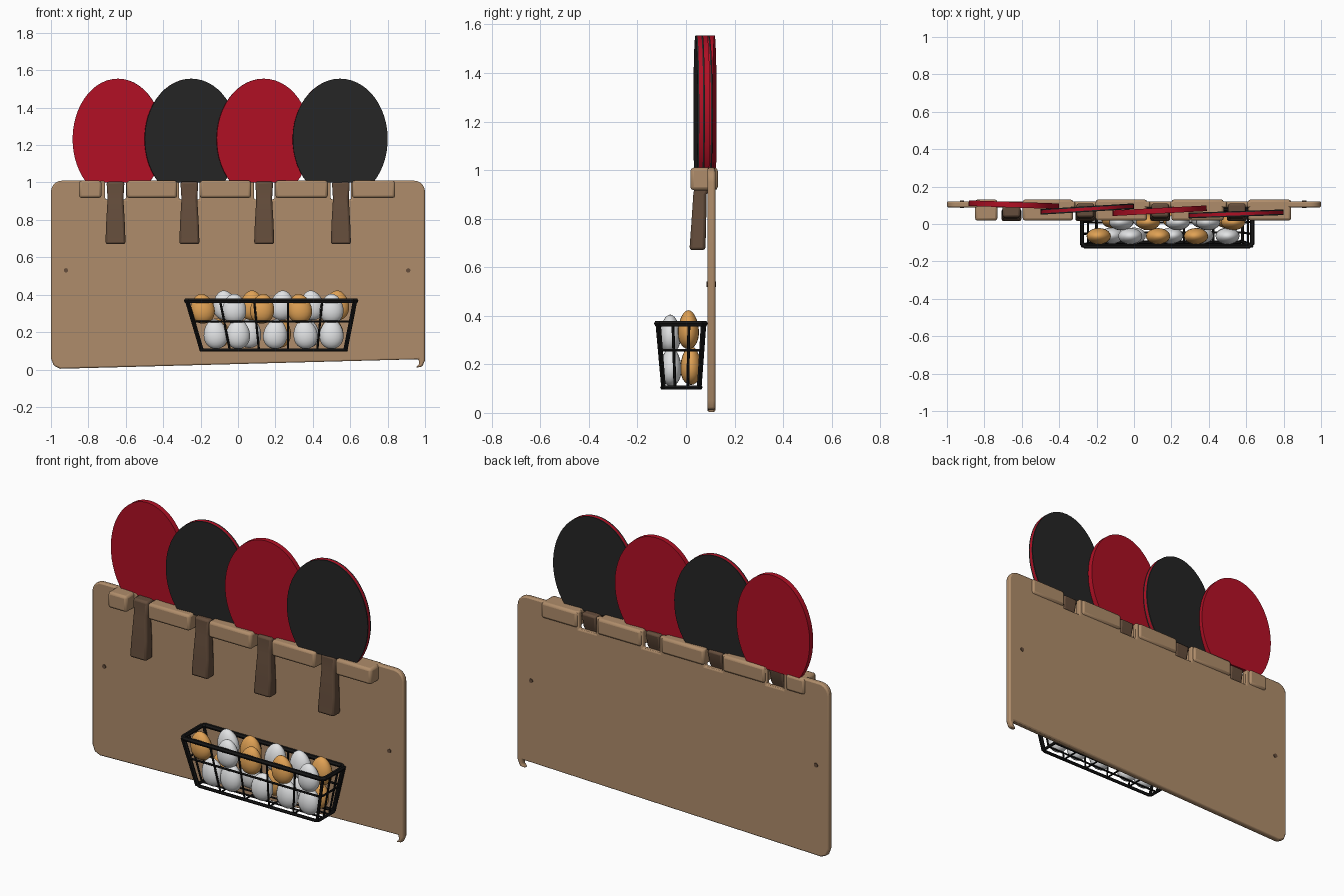
import bpy, bmesh
from math import sin, cos, pi, radians
from mathutils import Vector, Matrix

cube = bpy.data.objects.get("Cube")
if cube:
    bpy.data.objects.remove(cube, do_unlink=True)


def material(name, r, g, b):
    m = bpy.data.materials.new(name)
    m.use_nodes = True
    m.diffuse_color = (r, g, b, 1)
    m.node_tree.nodes["Principled BSDF"].inputs["Base Color"].default_value = (r, g, b, 1)
    return m


TAN = material("light wood", 0.43, 0.265, 0.145)
RED = material("red rubber", 0.44, 0.005, 0.018)
BLACK = material("black rubber", 0.019, 0.019, 0.019)
HANDLE = material("dark wood", 0.13, 0.075, 0.045)
WIRE = material("black wire", 0.008, 0.008, 0.008)
WHITE = material("white ball", 0.76, 0.77, 0.78)
ORANGE = material("orange ball", 0.75, 0.36, 0.09)


def finish(name, bm, mats, bevel=0, segments=2):
    bmesh.ops.recalc_face_normals(bm, faces=bm.faces)
    me = bpy.data.meshes.new(name)
    bm.to_mesh(me)
    bm.free()
    ob = bpy.data.objects.new(name, me)
    bpy.context.collection.objects.link(ob)
    for m in mats:
        me.materials.append(m)
    if bevel:
        mod = ob.modifiers.new("rounded edges", "BEVEL")
        mod.width = bevel
        mod.segments = segments
        mod.limit_method = "ANGLE"
        mod.angle_limit = radians(40)
    bpy.ops.object.select_all(action="DESELECT")
    ob.select_set(True)
    bpy.context.view_layer.objects.active = ob
    bpy.ops.object.shade_smooth_by_angle(angle=radians(35))
    return ob


def slab(bm, outline, y0, y1):
    """Extrude an x-z outline from y0 to y1."""
    face = bm.faces.new([bm.verts.new((x, y0, z)) for x, z in outline])
    ext = bmesh.ops.extrude_face_region(bm, geom=[face])["geom"]
    verts = [g for g in ext if isinstance(g, bmesh.types.BMVert)]
    bmesh.ops.translate(bm, verts=verts, vec=(0, y1 - y0, 0))


def corner(cx, cz, r, start):
    return [(cx + r * cos(radians(start - a)), cz + r * sin(radians(start - a)))
            for a in range(0, 91, 18)]


# Backboard with four open slots and an uneven lower edge
handle_x = [-0.655, -0.26, 0.14, 0.55]
TOP = 1.01
outline = corner(-0.94, TOP - 0.06, 0.06, 180)
for x in handle_x:
    w = 0.055
    outline += [(x - w, TOP), (x - w, 0.91), (x + w, 0.91), (x + w, TOP)]
outline += corner(0.94, TOP - 0.06, 0.06, 90)
outline += [(1, 0.05), (0.985, 0.015), (0.95, 0.01), (0.97, 0.03), (0.965, 0.055)]
outline += [(-0.95, 0.004), (-0.985, 0.02), (-1, 0.06)]
bm = bmesh.new()
slab(bm, outline, 0.088, 0.121)
finish("backboard", bm, [TAN], 0.009)

# Ledge blocks between the handles
edges = [-0.85, -0.73, -0.595, -0.325, -0.205, 0.07, 0.2, 0.48, 0.61, 0.84]
for a, b in zip(edges[::2], edges[1::2]):
    bm = bmesh.new()
    slab(bm, [(a, 0.917), (b, 0.917), (b, TOP), (a, TOP)], 0.018, 0.131)
    finish("ledge_block", bm, [TAN], 0.014)

# Screw heads on the board
for x in (-0.92, 0.91):
    bm = bmesh.new()
    bmesh.ops.create_cone(bm, cap_ends=True, segments=10, radius1=0.012, radius2=0.012,
                          depth=0.04, matrix=Matrix.Translation((x, 0.1045, 0.53))
                          @ Matrix.Rotation(pi / 2, 4, "X"))
    finish("screw", bm, [HANDLE])


# Paddle blade outline, wide dome with a flat foot
def blade(half_w):
    pts = []
    for i in range(41):
        a = radians(-46 + 272 * i / 40)
        pts.append((half_w * cos(a), 1.232 + 0.323 * sin(a)))
    return pts


paddles = [(-0.642, 0.103, -2, 0.242, RED), (-0.25, 0.08, 3.5, 0.25, BLACK),
           (0.137, 0.071, 3, 0.252, RED), (0.546, 0.054, 2, 0.254, BLACK)]
for (x, y, tilt, half_w, rubber), hx in zip(paddles, handle_x):
    turn = Matrix.Translation((x, y, 0)) @ Matrix.Rotation(radians(tilt), 4, "Z")
    # Red core with a rubber sheet on each side
    for name, y0, y1, mat in (("paddle_core", -0.008, 0.008, RED),
                              ("front_rubber", -0.015, -0.008, rubber),
                              ("back_rubber", 0.008, 0.015, rubber)):
        bm = bmesh.new()
        slab(bm, blade(half_w), y0, y1)
        bm.transform(turn)
        finish(name, bm, [mat])

    # Flared handle: lofted rings of half width, front, back, height
    bm = bmesh.new()
    rings = []
    for hw, f, b, z in ((0.054, 0.014, 0.08, 0.67), (0.05, 0.022, 0.083, 0.78),
                        (0.043, 0.03, 0.085, 0.9), (0.043, 0.034, 0.1, 0.925),
                        (0.048, 0.036, 0.112, 1.005)):
        rings.append([bm.verts.new((hx + sx * hw, y, z))
                      for sx, y in ((-1, f), (1, f), (1, b), (-1, b))])
    for lo, hi in zip(rings, rings[1:]):
        for i in range(4):
            j = (i + 1) % 4
            bm.faces.new((lo[i], lo[j], hi[j], hi[i]))
    bm.faces.new(rings[0])
    bm.faces.new(rings[-1])
    finish("paddle_handle", bm, [HANDLE], 0.012)


# Wire basket
def spot(u, v, t):
    """Point in the flared basket; u, v, t run 0 to 1 along x, y and height."""
    low = Vector((-0.2 + 0.78 * u, -0.098 + 0.158 * v, 0.105))
    high = Vector((-0.278 + 0.91 * u, -0.12 + 0.198 * v, 0.368))
    return low.lerp(high, t)


def wires(name, paths, radius, closed):
    cu = bpy.data.curves.new(name, "CURVE")
    cu.dimensions = "3D"
    cu.bevel_depth = radius
    cu.bevel_resolution = 1
    cu.use_fill_caps = True
    for path in paths:
        sp = cu.splines.new("POLY")
        sp.points.add(len(path) - 1)
        for p, co in zip(sp.points, path):
            p.co = (*co, 1)
        sp.use_cyclic_u = closed
    tmp = bpy.data.objects.new(name + "_curve", cu)
    bpy.context.collection.objects.link(tmp)
    bpy.context.view_layer.update()
    me = bpy.data.meshes.new_from_object(tmp.evaluated_get(bpy.context.evaluated_depsgraph_get()))
    bpy.data.objects.remove(tmp, do_unlink=True)
    bm = bmesh.new()
    bm.from_mesh(me)
    finish(name, bm, [WIRE])


def loop(t):
    base = [(0.02, 0), (0.98, 0), (1, 0.08), (1, 0.92), (0.98, 1), (0.02, 1), (0, 0.92), (0, 0.08)]
    return [spot(u, v, t) for u, v in base]


wires("basket_rim", [loop(1)], 0.013, True)
wires("basket_base_ring", [loop(0)], 0.009, True)
wires("basket_middle_ring", [loop(0.58)], 0.006, True)
ribs = []
for i in range(6):
    u = i / 5
    ribs.append([spot(u, 0, 1), spot(u, 0, 0), spot(u, 1, 0), spot(u, 1, 1)])
for v in (1 / 3, 2 / 3):
    ribs.append([spot(0, v, 1), spot(0, v, 0), spot(1, v, 0), spot(1, v, 1)])
wires("basket_ribs", ribs, 0.006, False)
wires("basket_corner_posts", [[spot(u, v, 0), spot(u, v, 1)]
                              for u in (0.01, 0.99) for v in (0.04, 0.96)], 0.009, False)


# Egg-shaped balls in the basket, two layers of two rows
def egg(x, y, z, mat, lean):
    bm = bmesh.new()
    bmesh.ops.create_uvsphere(bm, u_segments=20, v_segments=12, radius=1)
    for v in bm.verts:
        k = 1 - 0.14 * v.co.z
        v.co = (v.co.x * 0.064 * k, v.co.y * 0.043 * k, v.co.z * 0.08)
    bm.transform(Matrix.Translation((x, y, z)) @ Matrix.Rotation(radians(lean), 4, "Y"))
    finish("ball", bm, [mat])


rows = [(-0.062, 0.19, [-0.12, 0, 0.2, 0.36, 0.5], "WWWWW"),
        (0.02, 0.195, [-0.11, 0.06, 0.22, 0.37, 0.5], "OWOWO"),
        (-0.065, 0.325, [-0.19, -0.02, 0.13, 0.33, 0.5], "OWOOW"),
        (0.01, 0.343, [-0.07, 0.075, 0.235, 0.395, 0.53], "WOWWO")]
for y, z, xs, colours in rows:
    for i, (x, c) in enumerate(zip(xs, colours)):
        egg(x, y, z, WHITE if c == "W" else ORANGE, (i % 3 - 1) * 8)
